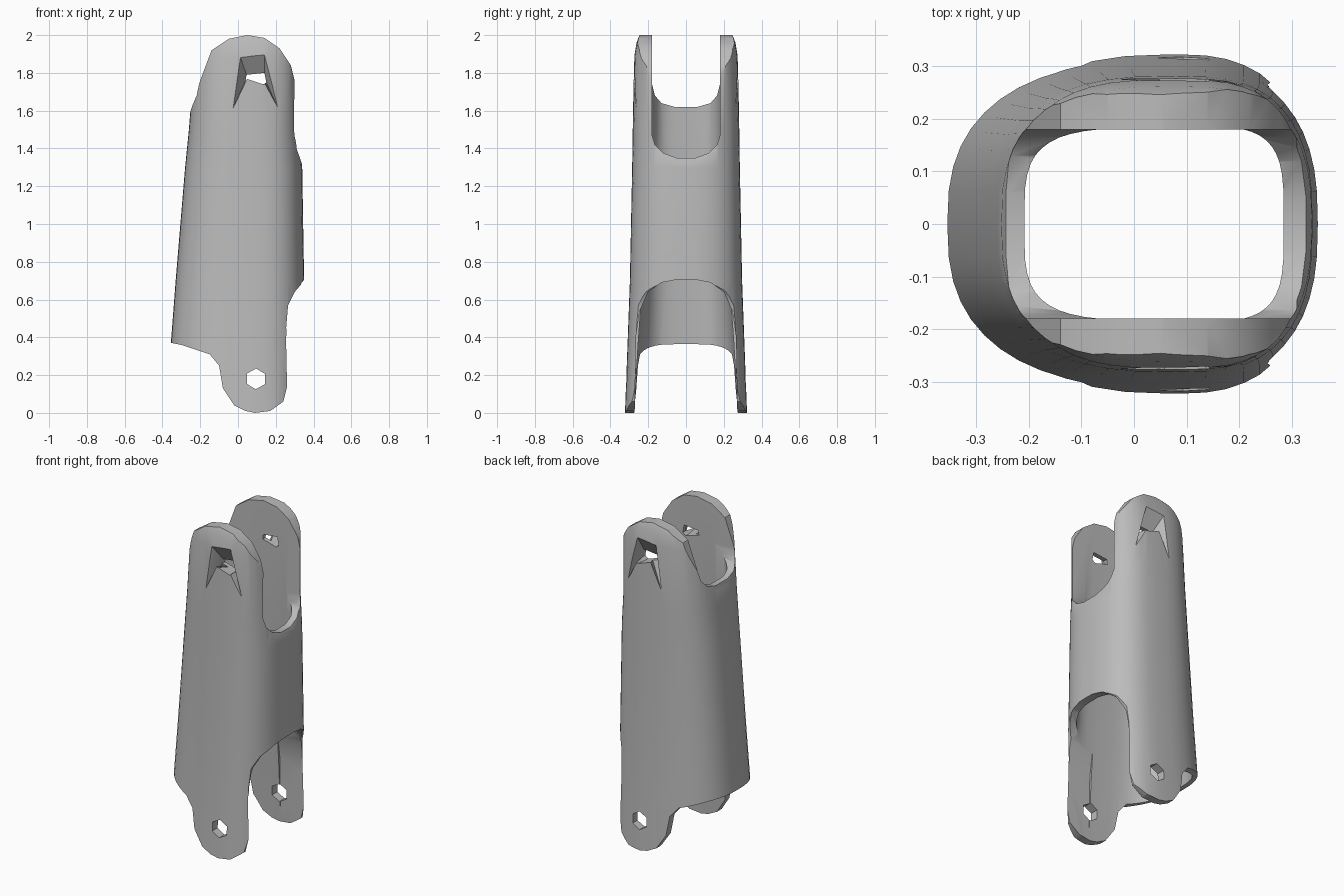
import bpy, bmesh, math

cube = bpy.data.objects.get("Cube")
if cube:
    bpy.data.objects.remove(cube, do_unlink=True)

grey = bpy.data.materials.new("plain grey")
grey.use_nodes = True
tone = (0.5, 0.5, 0.5, 1)
grey.diffuse_color = tone
grey.node_tree.nodes["Principled BSDF"].inputs["Base Color"].default_value = tone


def loft(name, rings):
    """Closed solid skinned through equal-length rings of points."""
    bm = bmesh.new()
    loops = [[bm.verts.new(p) for p in ring] for ring in rings]
    n = len(loops[0])
    for a, b in zip(loops, loops[1:]):
        for i in range(n):
            j = (i + 1) % n
            bm.faces.new((a[i], a[j], b[j], b[i]))
    bm.faces.new(loops[0][::-1])
    bm.faces.new(loops[-1])
    bmesh.ops.recalc_face_normals(bm, faces=bm.faces)
    mesh = bpy.data.meshes.new(name)
    bm.to_mesh(mesh)
    bm.free()
    mesh.materials.append(grey)
    ob = bpy.data.objects.new(name, mesh)
    bpy.context.collection.objects.link(ob)
    return ob


def section(z, left, right, half, power, n=48):
    """Rounded-box cross-section with its widest point right of centre."""
    mid, ring = 0.08, []
    for i in range(n):
        t = 2 * math.pi * i / n
        c, s = math.cos(t), math.sin(t)
        reach = right - mid if c > 0 else mid - left
        x = mid + math.copysign(abs(c) ** (2 / power), c) * reach
        y = math.copysign(abs(s) ** (2 / power), s) * half
        ring.append((x, y, z))
    return ring


def side_prism(name, half_profile, x0, x1):
    """Symmetric y-z outline pushed along x."""
    outline = half_profile + [(-y, z) for y, z in reversed(half_profile)]
    return loft(name, [[(x, y, z) for y, z in outline] for x in (x0, x1)])


def cut(target, tool, operation="DIFFERENCE"):
    tool.hide_render = True
    mod = target.modifiers.new("cut", "BOOLEAN")
    mod.object, mod.operation, mod.solver = tool, operation, "EXACT"
    bpy.ops.object.select_all(action="DESELECT")
    bpy.context.view_layer.objects.active = target
    target.select_set(True)
    bpy.ops.object.modifier_apply(modifier=mod.name)
    bpy.data.objects.remove(tool, do_unlink=True)


# Tapered outer body and hollow core
shell = loft("hollow_shell", [
    section(-0.05, -0.385, 0.35, 0.325, 2.6),
    section(0.35, -0.357, 0.35, 0.31, 2.6),
    section(0.7, -0.33, 0.35, 0.297, 2.6),
    section(1.3, -0.28, 0.34, 0.285, 2.7),
    section(1.5, -0.26, 0.325, 0.282, 2.8),
    section(1.88, -0.23, 0.325, 0.275, 3),
    section(1.96, -0.22, 0.32, 0.262, 3),
    section(2.03, -0.21, 0.31, 0.235, 3)])
cut(shell, loft("core", [
    section(-0.1, -0.35, 0.31, 0.28, 3.2),
    section(0.35, -0.32, 0.305, 0.255, 3.2),
    section(0.7, -0.29, 0.3, 0.23, 3.4),
    section(1.35, -0.225, 0.285, 0.19, 4),
    section(2.1, -0.18, 0.28, 0.178, 4)]))

# Side silhouette with the rounded upper and lower lugs
outline = [
    (-.4, .38), (-.3, .36), (-.15, .31), (-.1, .25), (-.08, .13), (-.02, .04),
    (.04, .01), (.09, 0), (.17, .01), (.24, .06), (.27, .18), (.27, .3),
    (.255, .45), (.265, .57), (.3, .64), (.36, .71), (.345, 1.3), (.31, 1.4),
    (.31, 1.72), (.28, 1.84), (.22, 1.93), (.14, 1.985), (.05, 2), (-.05, 1.98),
    (-.14, 1.92), (-.2, 1.76), (-.25, 1.6), (-.4, 1.3)]
cut(shell, loft("outline", [[(x, y, z) for x, z in outline] for y in (-.5, .5)]),
    "INTERSECT")

# Upper notches between the lugs, and the lower arch
cut(shell, side_prism("left_notch", [
    (.18, 2.2), (.18, 1.47), (.165, 1.42), (.12, 1.375), (.05, 1.35)], 0.05, 0.6))
cut(shell, side_prism("right_notch", [
    (.18, 2.2), (.18, 1.74), (.165, 1.68), (.13, 1.64), (.06, 1.62)], -0.6, 0.06))
cut(shell, side_prism("lower_arch", [
    (.275, -.2), (.265, .4), (.245, .54), (.2, .64), (.13, .69), (.05, .705)], 0.1, 0.6))

# Dented pivot holes, the same on the front and back lugs
dent = [(-.05, 1.56), (0, 1.92), (.14, 1.94), (.25, 1.53), (.14, 1.74), (.05, 1.77)]
hole = [(.04, 1.76), (.045, 1.79), (.14, 1.8), (.15, 1.75), (.13, 1.735), (.08, 1.75)]
for side in (-1, 1):
    cut(shell, loft("upper_hole", [
        [(x, side * 0.3, z) for x, z in dent],
        [(x, side * 0.21, z) for x, z in hole],
        [(x, side * 0.12, z) for x, z in hole]]))
    pivot = [(.095 + .055 * math.cos(k * math.pi / 3 + .5),
              .18 + .055 * math.sin(k * math.pi / 3 + .5)) for k in range(6)]
    cut(shell, loft("lower_hole", [[(x, side * y, z) for x, z in pivot]
                                   for y in (0.2, 0.4)]))

bpy.ops.object.shade_smooth_by_angle(angle=math.radians(35))
